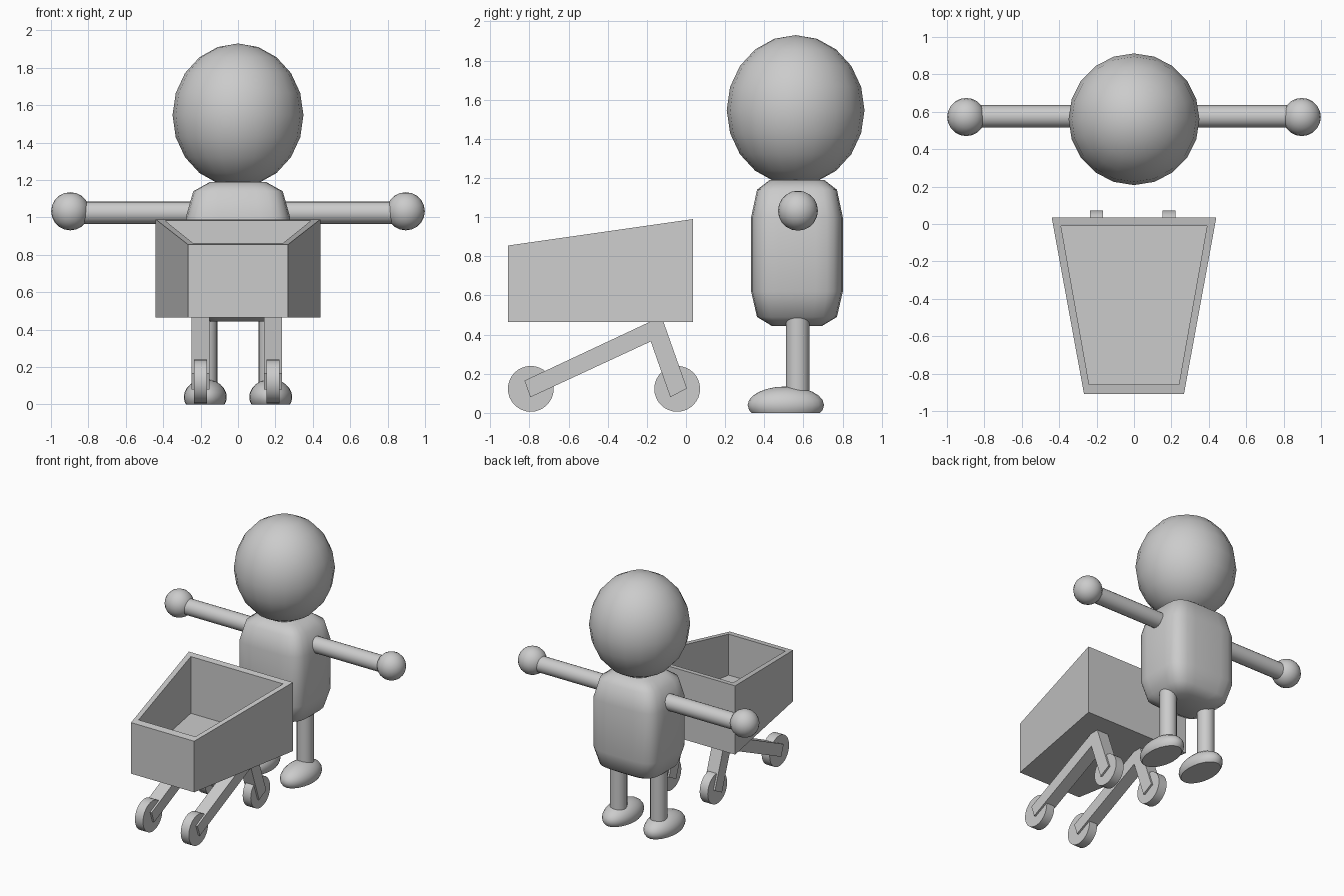
import bpy, bmesh, math
from mathutils import Vector

if "Cube" in bpy.data.objects:
    bpy.data.objects.remove(bpy.data.objects["Cube"])

grey = bpy.data.materials.new("plain_grey")
grey.diffuse_color = (0.6, 0.6, 0.6, 1)
grey.use_nodes = True
grey.node_tree.nodes["Principled BSDF"].inputs["Base Color"].default_value = grey.diffuse_color


def make(name, bm, smooth=None):
    """Turn a bmesh into a named object, optionally smooth below an angle."""
    bmesh.ops.recalc_face_normals(bm, faces=bm.faces[:])
    me = bpy.data.meshes.new(name)
    bm.to_mesh(me)
    bm.free()
    me.materials.append(grey)
    ob = bpy.data.objects.new(name, me)
    bpy.context.collection.objects.link(ob)
    if smooth:
        bpy.ops.object.select_all(action='DESELECT')
        ob.select_set(True)
        bpy.context.view_layer.objects.active = ob
        bpy.ops.object.shade_smooth_by_angle(angle=math.radians(smooth))
    return ob


def ball(name, centre, radii, segs=20, rings=10, floor=None):
    """Ellipsoid, optionally cut flat at a floor height."""
    bm = bmesh.new()
    bmesh.ops.create_uvsphere(bm, u_segments=segs, v_segments=rings, radius=1)
    for v in bm.verts:
        v.co = Vector(centre) + Vector([a * b for a, b in zip(v.co, radii)])
    if floor is not None:
        cut = bmesh.ops.bisect_plane(bm, geom=bm.verts[:] + bm.edges[:] + bm.faces[:],
                                     plane_co=(0, 0, floor), plane_no=(0, 0, -1),
                                     clear_outer=True)
        rim = [e for e in cut['geom_cut'] if isinstance(e, bmesh.types.BMEdge)]
        bmesh.ops.contextual_create(bm, geom=rim)
    make(name, bm, 45)


def rod(name, a, b, r, segs=20):
    """Cylinder between two points."""
    a, b = Vector(a), Vector(b)
    bm = bmesh.new()
    bmesh.ops.create_cone(bm, cap_ends=True, segments=segs, radius1=r, radius2=r,
                          depth=(b - a).length)
    turn = (b - a).to_track_quat('Z', 'Y')
    for v in bm.verts:
        v.co = (a + b) / 2 + turn @ v.co
    make(name, bm, 40)


def loft(name, rings, smooth=None):
    """Closed skin over rings of equal point count, capped at both ends."""
    bm = bmesh.new()
    loops = [[bm.verts.new(p) for p in ring] for ring in rings]
    n = len(loops[0])
    for lo, hi in zip(loops, loops[1:]):
        for i in range(n):
            j = (i + 1) % n
            bm.faces.new((lo[i], lo[j], hi[j], hi[i]))
    bm.faces.new(loops[0][::-1])
    bm.faces.new(loops[-1])
    return make(name, bm, smooth)


# Head
ball("head", (0, 0.56, 1.547), (0.35, 0.352, 0.383))


# Torso: rounded box lofted through tapering cross-sections
def rounded(hx, hy, z, n=24, power=4.5):
    ring = []
    for i in range(n):
        t = 2 * math.pi * (i + 0.5) / n
        c, s = math.cos(t), math.sin(t)
        ring.append((hx * math.copysign(abs(c) ** (2 / power), c),
                     0.567 + hy * math.copysign(abs(s) ** (2 / power), s), z))
    return ring


loft("torso", [rounded(*r) for r in (
    (0.15, 0.13, 0.445), (0.24, 0.205, 0.49), (0.28, 0.235, 0.62),
    (0.28, 0.235, 1.0), (0.24, 0.205, 1.14), (0.15, 0.14, 1.19))], 60)

# Arms, hands, legs and feet, one of each per side
for side, s in (("left", -1), ("right", 1)):
    rod(side + "_arm", (s * 0.22, 0.575, 1.025), (s * 0.84, 0.575, 1.025), 0.06)
    ball(side + "_hand", (s * 0.897, 0.572, 1.033), (0.102, 0.102, 0.102))
    rod(side + "_leg", (s * 0.17, 0.57, 0.08), (s * 0.17, 0.57, 0.52), 0.06)
    ball(side + "_foot", (s * 0.175, 0.51, 0.04), (0.115, 0.195, 0.095),
         24, 12, floor=0.0)


# Cart basket: tapered open box with a sloping rim
def rim_z(y):
    return 0.855 + (y + 0.91) * (0.135 / 0.945)


def plan(hf, yf, hb, yb, z=None):
    return [(x, y, rim_z(y) if z is None else z)
            for x, y in ((-hf, yf), (hf, yf), (hb, yb), (-hb, yb))]


outer = (0.267, -0.91, 0.44, 0.035)
inner = (0.24, -0.857, 0.39, -0.012)
loft("cart_basket", [plan(*outer, z=0.465), plan(*outer), plan(*inner),
                     plan(*inner, z=0.55)])

# Cart frames: bent bars extruded sideways, each with two wheels
profile = [(-0.825, 0.165), (-0.795, 0.08), (-0.18, 0.365), (-0.08, 0.08),
           (0.005, 0.125), (-0.115, 0.465), (-0.185, 0.465)]
for side, x in (("left", -0.2), ("right", 0.187)):
    loft(side + "_cart_frame",
         [[(x + d, y, z) for y, z in profile] for d in (-0.048, 0.048)])
    for end, y in (("front", -0.793), ("rear", -0.045)):
        rod(f"{side}_{end}_wheel", (x - 0.034, y, 0.123), (x + 0.034, y, 0.123),
            0.117, 32)
